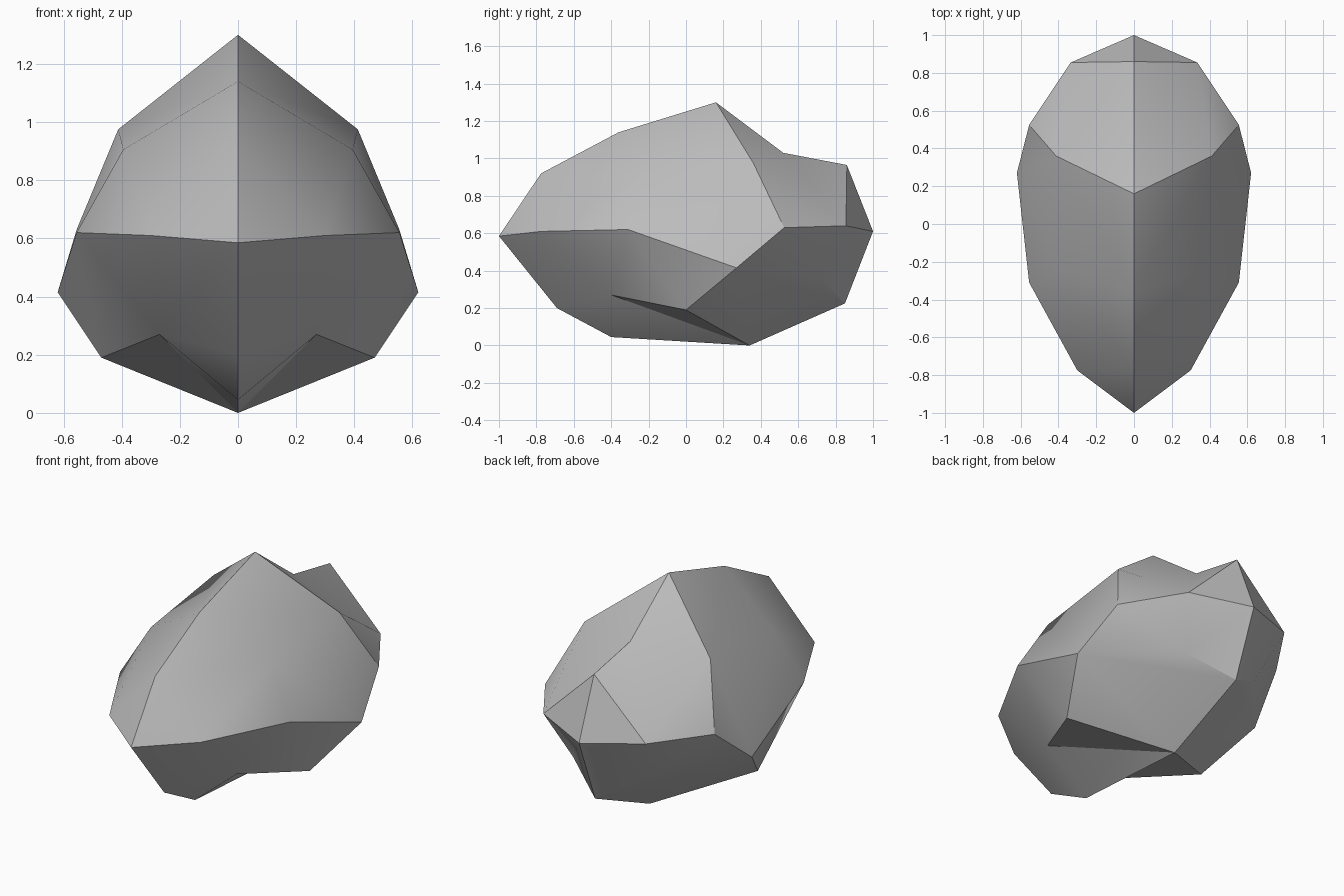
import bpy
import bmesh
from mathutils import Vector

# Remove the default cube only
default_cube = bpy.data.objects.get("Cube")
if default_cube:
    bpy.data.objects.remove(default_cube, do_unlink=True)


def make_material(name, colour):
    material = bpy.data.materials.new(name)
    material.use_nodes = True
    material.diffuse_color = colour
    material.node_tree.nodes["Principled BSDF"].inputs["Base Color"].default_value = colour
    return material


# Keel outline of the boulder on the centre plane: y and z
centre_outline = {
    "keel_front": (-.4, .045), "chin": (-.69, .2), "nose": (-1, .585),
    "brow": (-.775, .92), "crown": (-.36, 1.14), "peak": (.16, 1.3),
    "notch": (.52, 1.03), "hump": (.86, .965), "tail": (1, .61),
    "heel": (.85, .225), "keel_back": (.34, 0),
}

# Corners of the left flank: x, y and z
flank_corners = {
    "cheek": (.3, -.775, .61), "shoulder": (.395, -.25, .905),
    "hip": (.412, .36, .975), "rump": (.335, .855, .64),
    "side_back": (.555, .525, .63), "side_front": (.555, -.31, .62),
    "belly": (.62, .27, .415), "foot": (.47, 0, .19),
    "foot_front": (.27, -.4, .27), "foot_back": (.235, .72, .36),
}

# Facets of the left half, each a loop of corners
facets = [
    # Sloping top
    "brow cheek shoulder crown", "crown shoulder hip peak",
    "peak hip notch", "notch hip rump hump",
    # Front and back ends
    "brow nose cheek", "nose chin foot_front cheek",
    "hump rump tail", "tail rump foot_back heel",
    # Side wall
    "cheek side_front shoulder", "cheek foot_front side_front",
    "side_front foot_front foot", "side_front foot belly",
    "shoulder side_front belly hip", "hip belly side_back",
    "hip side_back rump", "rump side_back foot_back",
    "side_back belly foot_back",
    # Underside
    "chin keel_front foot_front", "keel_front keel_back foot_front",
    "foot_front keel_back foot", "foot keel_back belly",
    "belly keel_back heel foot_back",
]

# Build one half, then mirror and weld it along the centre plane
bm = bmesh.new()
corners = {name: bm.verts.new(Vector((0, *yz))) for name, yz in centre_outline.items()}
corners.update({name: bm.verts.new(Vector(xyz)) for name, xyz in flank_corners.items()})
for facet in facets:
    bm.faces.new([corners[name] for name in facet.split()])
bmesh.ops.mirror(bm, geom=bm.verts[:] + bm.edges[:] + bm.faces[:], axis="X", merge_dist=.001)
bmesh.ops.remove_doubles(bm, verts=bm.verts[:], dist=.001)
bmesh.ops.recalc_face_normals(bm, faces=bm.faces[:])

mesh = bpy.data.meshes.new("boulder")
bm.to_mesh(mesh)
bm.free()

boulder = bpy.data.objects.new("boulder", mesh)
bpy.context.collection.objects.link(boulder)
mesh.materials.append(make_material("stone grey", (.5, .5, .5, 1)))

# Soft facets with crisp ridges
bpy.ops.object.select_all(action="DESELECT")
boulder.select_set(True)
bpy.context.view_layer.objects.active = boulder
bpy.ops.object.shade_smooth_by_angle()
